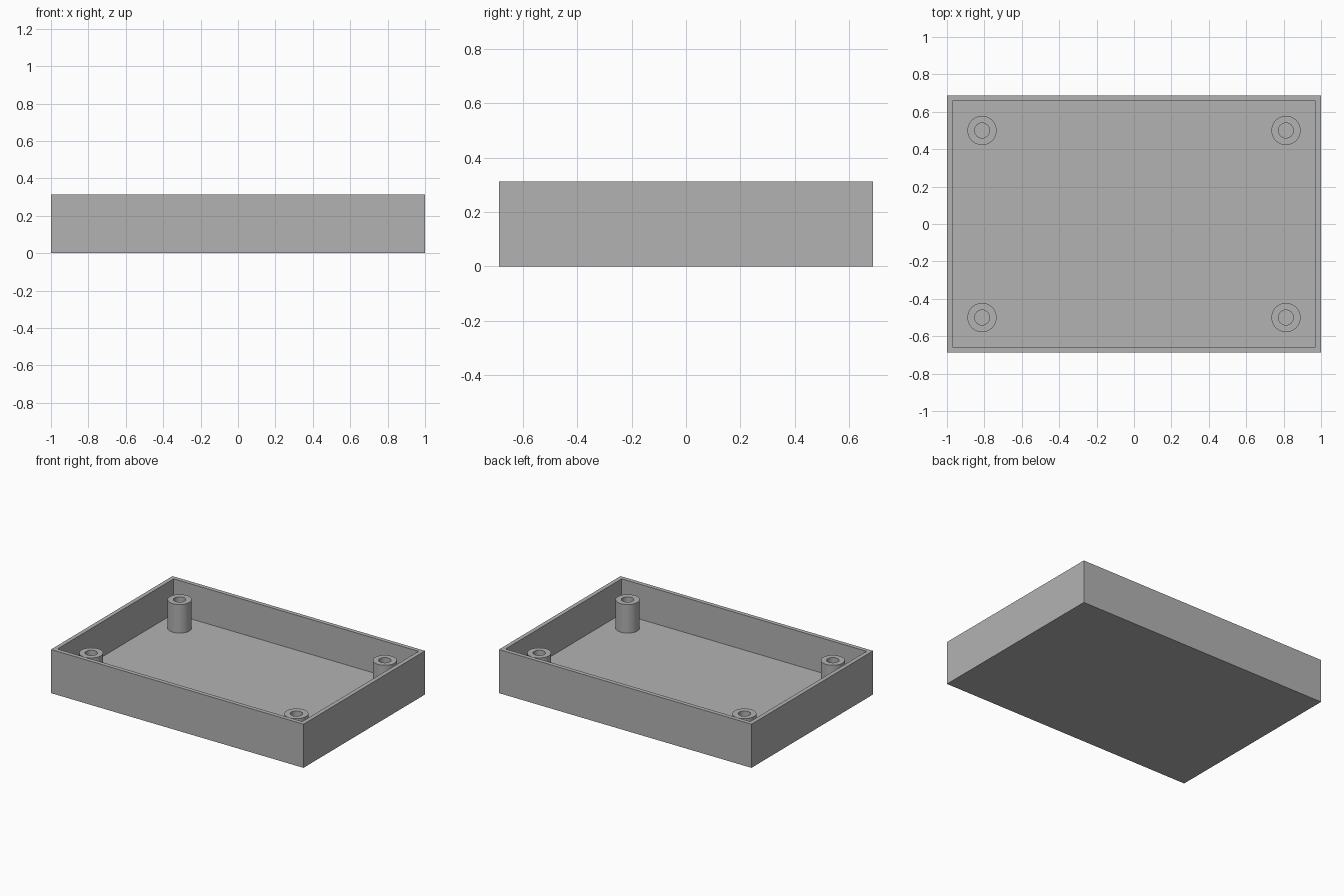
import bpy, bmesh
from math import cos, sin, tau, radians

if "Cube" in bpy.data.objects:
    bpy.data.objects.remove(bpy.data.objects["Cube"])

WIDTH, DEPTH, HEIGHT = 2.0, 1.375, 0.3125
WALL, FLOOR = 0.03, 0.0625
POST_TOP, POST_R, HOLE_R = 0.267, 0.078, 0.04
POST_X, POST_Y = 0.8125, 0.5
SEGMENTS = 48

grey = bpy.data.materials.new("plain grey")
grey.use_nodes = True
colour = (0.45, 0.45, 0.45, 1)
grey.diffuse_color = colour
grey.node_tree.nodes["Principled BSDF"].inputs["Base Color"].default_value = colour


def finish(bm, name, location=(0, 0, 0)):
    bmesh.ops.recalc_face_normals(bm, faces=bm.faces)
    mesh = bpy.data.meshes.new(name)
    bm.to_mesh(mesh)
    bm.free()
    mesh.materials.append(grey)
    obj = bpy.data.objects.new(name, mesh)
    obj.location = location
    bpy.context.collection.objects.link(obj)
    return obj


def bridge(bm, loops):
    """Join successive vertex rings with quads."""
    for a, b in zip(loops, loops[1:]):
        n = len(a)
        for i in range(n):
            j = (i + 1) % n
            bm.faces.new((a[i], a[j], b[j], b[i]))


# Open tray: outer shell, rim, inner walls and raised floor
def rectangle(bm, inset, z):
    x, y = WIDTH / 2 - inset, DEPTH / 2 - inset
    return [bm.verts.new((sx * x, sy * y, z))
            for sx, sy in ((-1, -1), (1, -1), (1, 1), (-1, 1))]


bm = bmesh.new()
rings = [rectangle(bm, 0, 0), rectangle(bm, 0, HEIGHT),
         rectangle(bm, WALL, HEIGHT), rectangle(bm, WALL, FLOOR)]
bridge(bm, rings)
bm.faces.new(rings[0])
bm.faces.new(rings[-1])
finish(bm, "tray")


# Hollow screw posts standing on the floor, one near each corner
def circle(bm, radius, z):
    return [bm.verts.new((radius * cos(tau * i / SEGMENTS),
                          radius * sin(tau * i / SEGMENTS), z))
            for i in range(SEGMENTS)]


for side, sx in (("right", -1), ("left", 1)):
    for end, sy in (("front", -1), ("back", 1)):
        bm = bmesh.new()
        bridge(bm, [circle(bm, POST_R, FLOOR), circle(bm, POST_R, POST_TOP),
                    circle(bm, HOLE_R, POST_TOP), circle(bm, HOLE_R, FLOOR)])
        # Make the open tube face outward, bore included
        post = finish(bm, f"{end}_{side}_screw_post", (sx * POST_X, sy * POST_Y, 0))
        bpy.ops.object.select_all(action="DESELECT")
        post.select_set(True)
        bpy.context.view_layer.objects.active = post
        bpy.ops.object.shade_smooth_by_angle(angle=radians(30))
